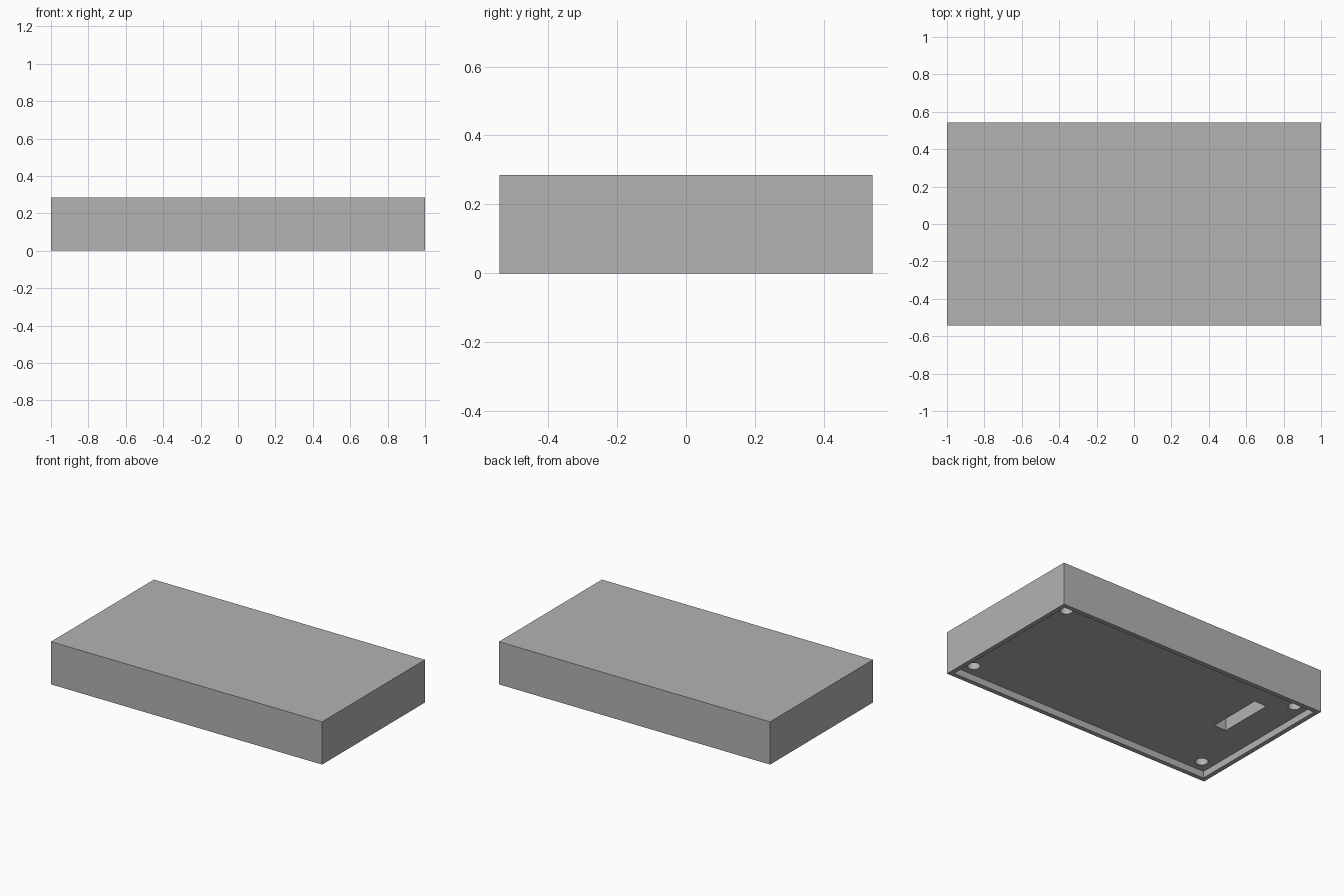
import bpy
import bmesh
from mathutils import Matrix

default = bpy.data.objects.get("Cube")
if default:
    bpy.data.objects.remove(default)

W, D, H = 2.0, 1.084, 0.285
RIM, RECESS = 0.03, 0.045

grey = bpy.data.materials.new("plain grey")
grey.use_nodes = True
colour = (0.45, 0.45, 0.45, 1)
grey.diffuse_color = colour
grey.node_tree.nodes["Principled BSDF"].inputs["Base Color"].default_value = colour


def make(name, build):
    bm = bmesh.new()
    build(bm)
    mesh = bpy.data.meshes.new(name)
    bm.to_mesh(mesh)
    bm.free()
    mesh.materials.append(grey)
    obj = bpy.data.objects.new(name, mesh)
    bpy.context.collection.objects.link(obj)
    return obj


def box(name, size, centre):
    matrix = Matrix.Translation(centre) @ Matrix.Diagonal((*size, 1))
    return make(name, lambda bm: bmesh.ops.create_cube(bm, size=1, matrix=matrix))


def cylinder(name, radius, depth, centre):
    return make(name, lambda bm: bmesh.ops.create_cone(
        bm, cap_ends=True, segments=32, radius1=radius, radius2=radius,
        depth=depth, matrix=Matrix.Translation(centre)))


def cut(target, cutter):
    mod = target.modifiers.new(cutter.name, "BOOLEAN")
    mod.operation = "DIFFERENCE"
    mod.solver = "EXACT"
    mod.object = cutter
    cutter.hide_render = True
    cutter.hide_set(True)
    cutter.display_type = "WIRE"


# Solid case with a shallow recess underneath
case = box("case", (W, D, H), (0, 0, H / 2))
cut(case, box("recess_cutter", (W - 2 * RIM, D - 2 * RIM, 2 * RECESS), (0, 0, 0)))

# Slot in the underside
cut(case, box("slot_cutter", (0.09, 0.375, 0.3), (-0.713, 0.136, 0)))

# Screw hole in each corner
for x in (-1, 1):
    for y in (-1, 1):
        cut(case, cylinder("hole_cutter", 0.039, 0.3, (x * 0.887, y * 0.43, 0)))

# Bake the cuts, then round the hole walls
bpy.context.view_layer.update()
baked = bpy.data.meshes.new_from_object(case.evaluated_get(bpy.context.evaluated_depsgraph_get()))
case.modifiers.clear()
case.data = baked
for obj in list(bpy.context.collection.objects):
    if obj.name.startswith(("recess_cutter", "slot_cutter", "hole_cutter")):
        bpy.data.objects.remove(obj)
bpy.context.view_layer.objects.active = case
case.select_set(True)
bpy.ops.object.shade_smooth_by_angle(angle=0.6)
